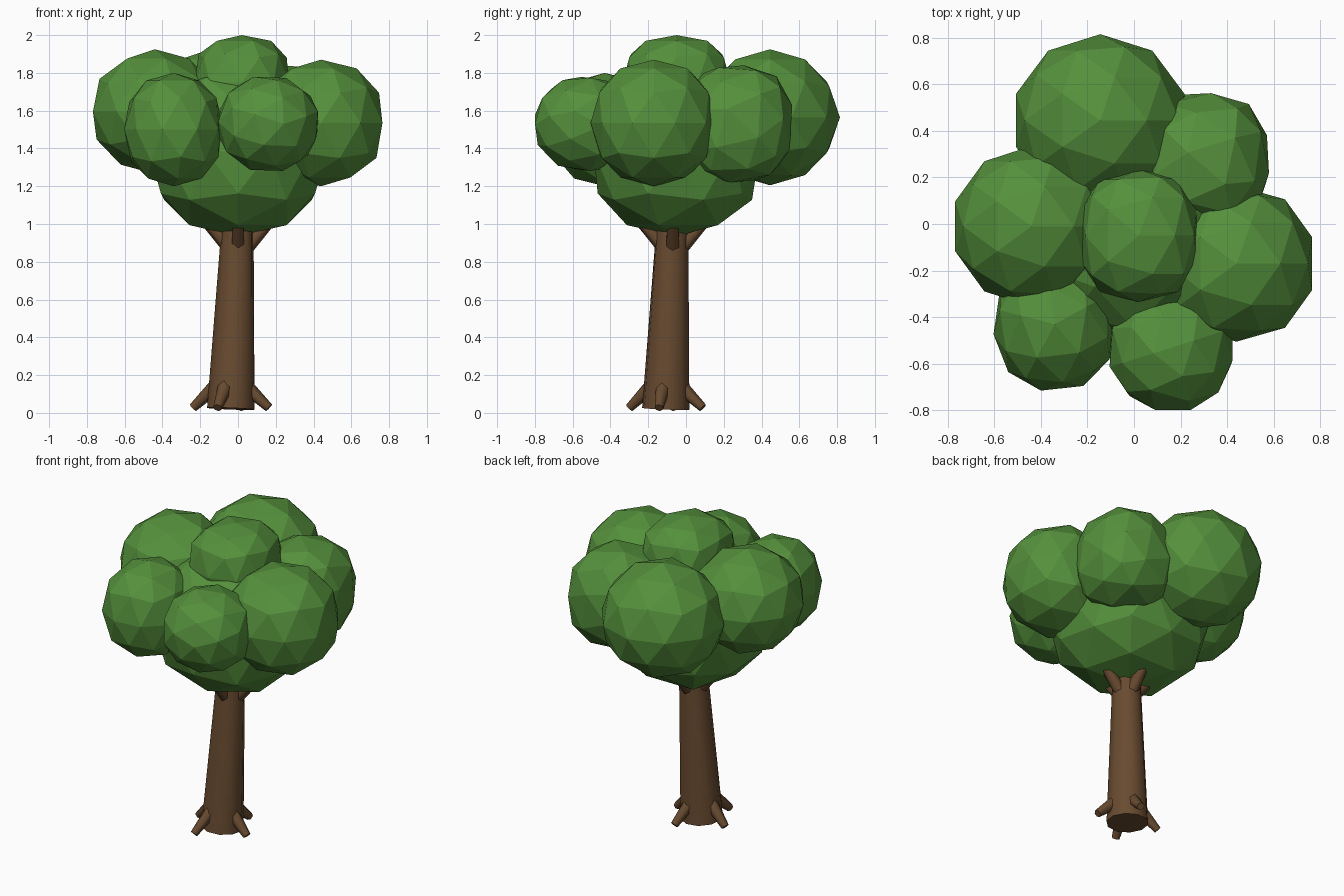
import bpy, bmesh, math
from mathutils import Vector, Matrix, Euler

if "Cube" in bpy.data.objects:
    bpy.data.objects.remove(bpy.data.objects["Cube"])


def material(name, rgb):
    m = bpy.data.materials.new(name)
    m.diffuse_color = (*rgb, 1)
    m.use_nodes = True
    m.node_tree.nodes["Principled BSDF"].inputs["Base Color"].default_value = m.diffuse_color
    return m


BARK = material("bark", (0.14, 0.07, 0.03))
LEAF = material("leaf", (0.09, 0.28, 0.045))


def finish(name, bm, mat):
    me = bpy.data.meshes.new(name)
    bm.to_mesh(me)
    bm.free()
    me.materials.append(mat)
    ob = bpy.data.objects.new(name, me)
    bpy.context.collection.objects.link(ob)
    return ob


def limb(name, a, b, ra, rb, sides):
    """Tapered cylinder from a to b, round sides with sharp rims."""
    a, b = Vector(a), Vector(b)
    d = b - a
    bm = bmesh.new()
    mat = Matrix.Translation((a + b) / 2) @ d.to_track_quat('Z', 'Y').to_matrix().to_4x4()
    bmesh.ops.create_cone(bm, cap_ends=True, segments=sides, radius1=ra,
                          radius2=rb, depth=d.length, matrix=mat)
    for f in bm.faces:
        f.smooth = len(f.verts) == 4
    for e in bm.edges:
        e.smooth = all(len(f.verts) == 4 for f in e.link_faces)
    return finish(name, bm, BARK)


def blob(name, centre, radii, rot=(0, 0, 0), power=1.0):
    """Faceted leaf clump; power below 1 makes it boxier."""
    bm = bmesh.new()
    bmesh.ops.create_icosphere(bm, subdivisions=2, radius=1)
    turn = Euler([math.radians(r) for r in rot]).to_matrix()
    for v in bm.verts:
        p = turn @ v.co
        p = [math.copysign(abs(c) ** power, c) for c in p]
        v.co = Vector(centre) + Vector([p[i] * radii[i] for i in range(3)])
    return finish(name, bm, LEAF)


# Leaning trunk
base, top = Vector((-0.038, -0.107, 0.022)), Vector((0.0, -0.07, 1.05))
limb("trunk", base, top, 0.127, 0.083, 10)

# Root stubs around the foot
for i, ang in enumerate((250, 350, 73, 168)):
    d = Vector((math.cos(math.radians(ang)), math.sin(math.radians(ang)), 0))
    limb(f"root_{i}", base + d * 0.07 + Vector((0, 0, 0.13)),
         base + d * 0.205 + Vector((0, 0, 0.005)), 0.042, 0.024, 6)

# Short branches rising into the crown
for i, ang in enumerate((0, 90, 180, 270)):
    d = Vector((math.cos(math.radians(ang)), math.sin(math.radians(ang)), 0))
    limb(f"branch_{i}", Vector((0, -0.07, 0.87)) + d * 0.04,
         Vector((0, -0.07, 1.10)) + d * 0.24, 0.04, 0.028, 6)

# Crown clumps
blob("crown_core", (0, -0.05, 1.385), (0.47, 0.46, 0.45), (0, 0, 18), 0.87)
blob("crown_top", (0.02, -0.05, 1.75), (0.26, 0.285, 0.25), (0, 0, 0), 0.8)
blob("crown_left", (-0.44, -0.01, 1.595), (0.345, 0.345, 0.33))
blob("crown_back", (-0.145, 0.445, 1.565), (0.38, 0.37, 0.36))
blob("crown_right", (0.44, -0.17, 1.535), (0.34, 0.335, 0.335), (0, 0, 0), 0.92)
blob("crown_back_right", (0.30, 0.27, 1.53), (0.285, 0.30, 0.315), (15, 15, 0), 0.82)
blob("crown_front_left", (-0.34, -0.43, 1.50), (0.265, 0.29, 0.30), (0, 0, 25), 0.9)
blob("crown_front_right", (0.16, -0.53, 1.53), (0.275, 0.28, 0.258), (25, 10, 0), 0.95)
